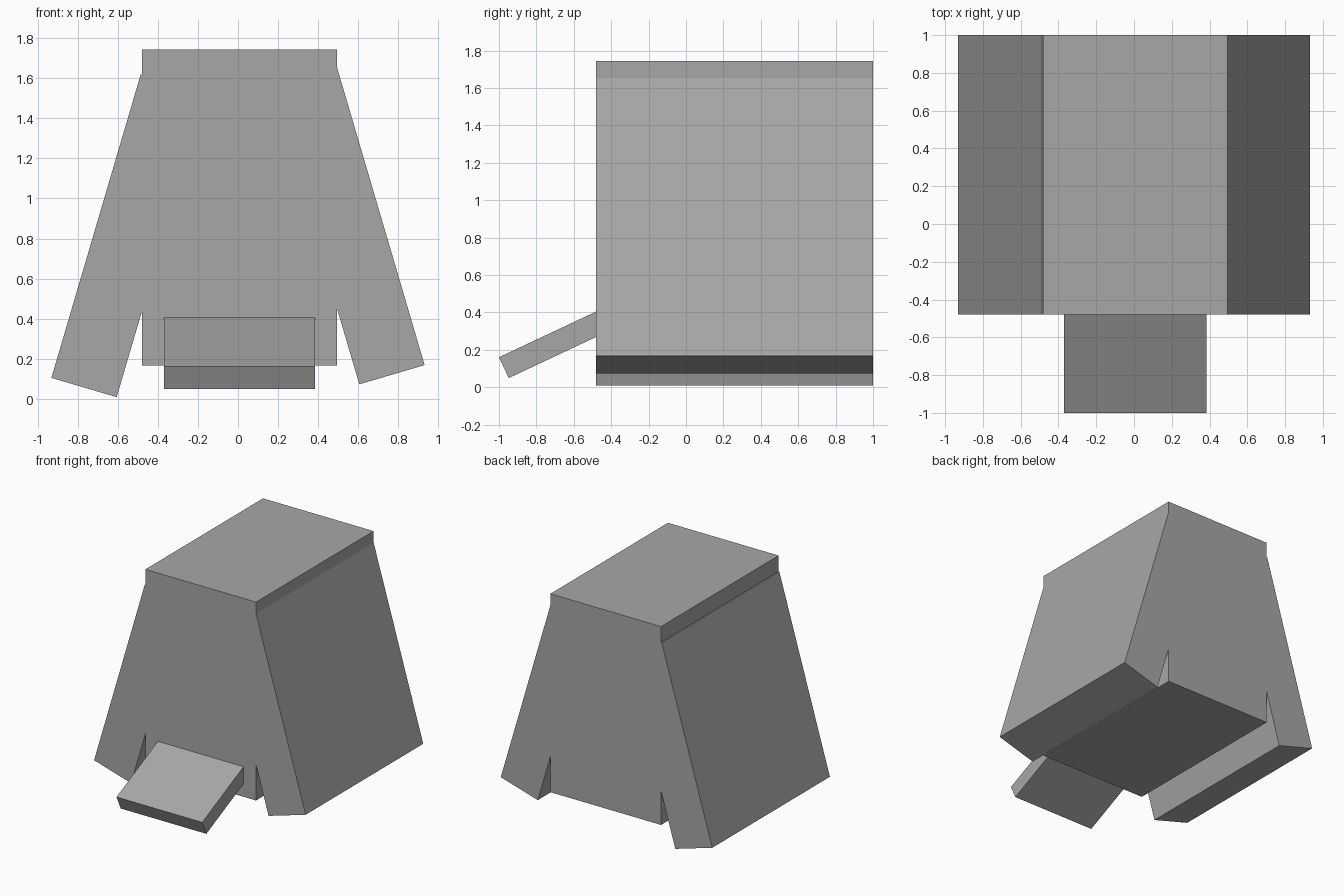
import bpy
from math import radians
from mathutils import Vector, Matrix

cube = bpy.data.objects.get("Cube")
if cube:
    bpy.data.objects.remove(cube, do_unlink=True)

grey = bpy.data.materials.new("plain_grey")
GREY = (0.39, 0.39, 0.39, 1)
grey.use_nodes = True
grey.diffuse_color = GREY
grey.node_tree.nodes["Principled BSDF"].inputs["Base Color"].default_value = GREY

FRONT, BACK = -0.48, 1.0


def box(name, low, high, pivot=(0, 0, 0), angle=0, axis='Y'):
    """Box given by its corners relative to a pivot, turned about that pivot."""
    bpy.ops.mesh.primitive_cube_add(size=1)
    ob = bpy.context.object
    ob.name = ob.data.name = name
    low, high = Vector(low), Vector(high)
    ob.data.transform(Matrix.Translation((low + high) / 2)
                      @ Matrix.Diagonal((high - low).to_4d()))
    ob.location = pivot
    ob.rotation_euler['XYZ'.index(axis)] = radians(angle)
    ob.data.materials.append(grey)
    return ob


# Central upright block
box("body", (-0.48, FRONT, 0.165), (0.495, BACK, 1.745))

# Leaning slabs on both sides, pivoting at their outer bottom edges
LENGTH, THICK, LEAN = 1.58, 0.34, 16.4
for name, side, foot in (("left_side_slab", 1, 0.168), ("right_side_slab", -1, 0.104)):
    inner = -side * THICK
    box(name, (min(inner, 0), FRONT, 0), (max(inner, 0), BACK, LENGTH),
        pivot=(side * 0.932, 0, foot), angle=-side * LEAN)

# Sloping front ramp, pivoting at its upper front edge and running into the body
box("front_ramp", (-0.37, 0, -0.123), (0.385, 0.75, 0),
    pivot=(0, -1.0, 0.16), angle=25.2, axis='X')
